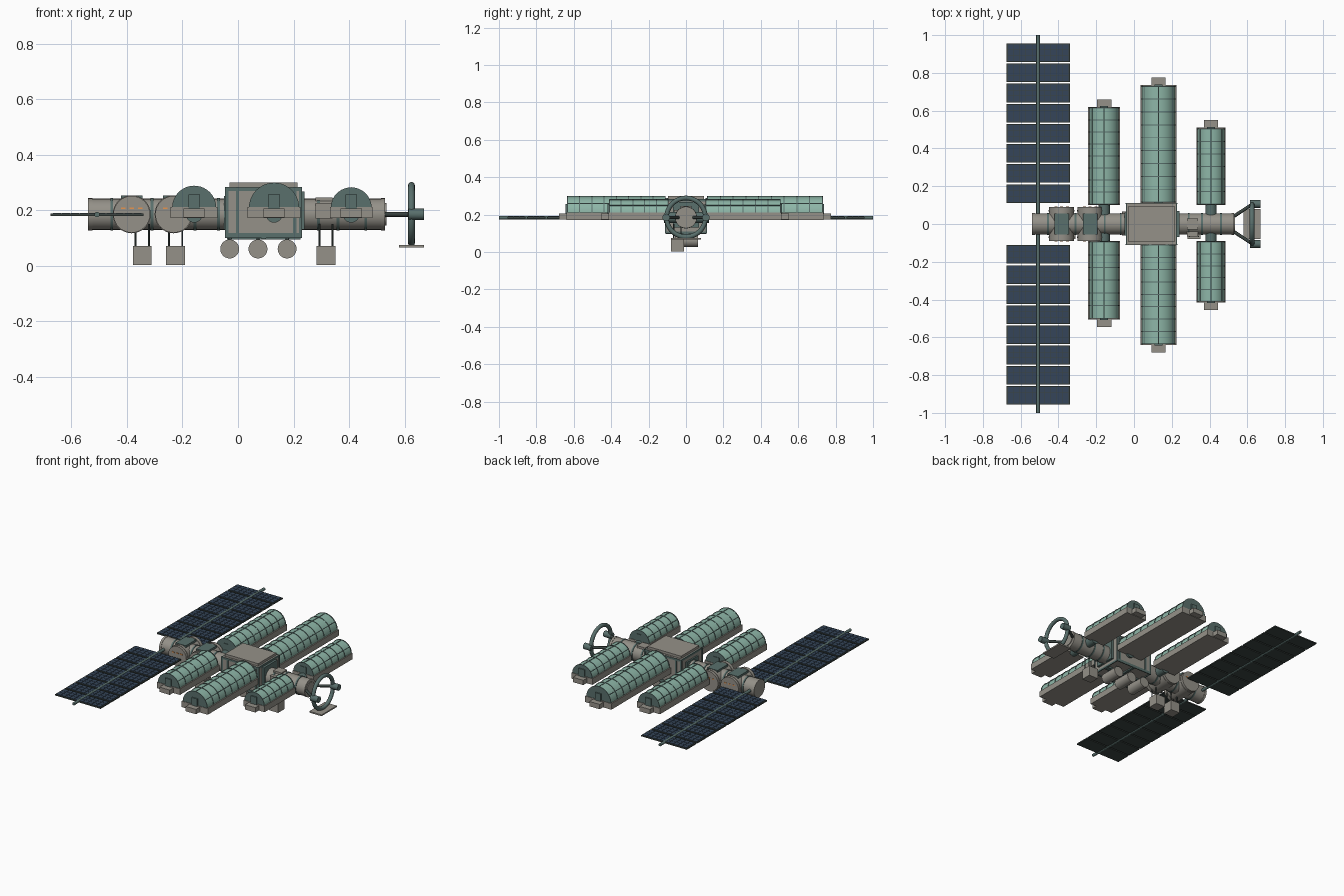
import bpy, bmesh, math
from mathutils import Vector, Matrix

if "Cube" in bpy.data.objects:
    bpy.data.objects.remove(bpy.data.objects["Cube"])

def mat(name, r, g, b):
    m = bpy.data.materials.new(name)
    m.diffuse_color = (r, g, b, 1)
    m.use_nodes = True
    m.node_tree.nodes["Principled BSDF"].inputs["Base Color"].default_value = m.diffuse_color
    return m

GREY = mat("warm_grey", .30, .285, .25)
GREEN = mat("glass_green", .27, .47, .39)
DARK = mat("dark_frame", .045, .06, .055)
TEAL = mat("teal_panel", .10, .16, .15)
NAVY = mat("solar_navy", .035, .06, .10)
ORANGE = mat("orange_light", .8, .3, .08)
ZC = .185  # height of the main axis

def finish(bm, name, m, smooth=True):
    bmesh.ops.recalc_face_normals(bm, faces=bm.faces)
    me = bpy.data.meshes.new(name)
    bm.to_mesh(me)
    bm.free()
    ob = bpy.data.objects.new(name, me)
    bpy.context.collection.objects.link(ob)
    me.materials.append(m)
    if smooth:
        bpy.ops.object.select_all(action='DESELECT')
        ob.select_set(True)
        bpy.context.view_layer.objects.active = ob
        bpy.ops.object.shade_smooth_by_angle(angle=math.radians(35))
    return ob

def boxes(name, items, m):
    # each item: x0, x1, y0, y1, z0, z1
    bm = bmesh.new()
    for x0, x1, y0, y1, z0, z1 in items:
        M = Matrix.Translation(((x0+x1)/2, (y0+y1)/2, (z0+z1)/2))
        M = M @ Matrix.Diagonal((abs(x1-x0), abs(y1-y0), abs(z1-z0), 1))
        bmesh.ops.create_cube(bm, size=1, matrix=M)
    return finish(bm, name, m, False)

def cyls(name, items, m, seg=32):
    # each item: start point, end point, radius
    bm = bmesh.new()
    for p, q, r in items:
        p, q = Vector(p), Vector(q)
        d = q - p
        M = Matrix.Translation((p+q)/2) @ d.to_track_quat('Z', 'Y').to_matrix().to_4x4()
        bmesh.ops.create_cone(bm, cap_ends=True, segments=seg, radius1=r, radius2=r,
                              depth=d.length, matrix=M)
    return finish(bm, name, m)

def arches(name, items, m, seg=20):
    # half cylinders along y: x centre, base z, radius, y0, y1
    bm = bmesh.new()
    for x, z, r, y0, y1 in items:
        pts = [(x+r*math.cos(math.pi*i/seg), z+r*math.sin(math.pi*i/seg)) for i in range(seg+1)]
        f = bm.faces.new([bm.verts.new((a, y0, b)) for a, b in pts])
        ext = bmesh.ops.extrude_face_region(bm, geom=[f], use_keep_orig=True)
        vs = [g for g in ext['geom'] if isinstance(g, bmesh.types.BMVert)]
        bmesh.ops.translate(bm, verts=vs, vec=(0, y1-y0, 0))
    return finish(bm, name, m)

# central spine with bands
cyls("spine", [((-.54, 0, ZC), (.53, 0, ZC), .056)], GREY)
cyls("spine_bands", [((x-.005, 0, ZC), (x+.005, 0, ZC), .059)
                     for x in (-.455, -.31, -.155, -.07, .29, .36, .46)], TEAL)
cyls("spine_end_collars", [((-.54, 0, ZC), (-.525, 0, ZC), .058),
                           ((.515, 0, ZC), (.53, 0, ZC), .058),
                           ((.53, 0, ZC), (.535, 0, ZC), .04)], GREY)
boxes("spine_hatches", [(.28, .34, -.065, -.03, .17, .225), (.28, .34, -.03, .03, .23, .246)], GREY)

# hub block with framed edges and roof slab
HX0, HX1, HY, HZ0, HZ1 = -.04, .225, .108, .105, .283
boxes("hub", [(HX0, HX1, -HY, HY, HZ0, HZ1)], GREY)
boxes("hub_roof", [(-.03, .215, -.095, .095, .28, .299)], GREY)
bars = []
t = .006
for y in (-HY, HY):
    for z, h in ((HZ0, .012), (HZ1-.008, .006)):
        bars.append((HX0-t, HX1+t, y-t/2, y+t/2, z-t, z+h))
    for x in (HX0, HX0+.038, HX1-.02, HX1):
        bars.append((x-t, x+t, y-t/2, y+t/2, HZ0, HZ1))
for x in (HX0, HX1):
    for z in (HZ0, HZ1-.006):
        bars.append((x-t/2, x+t/2, -HY, HY, z-t, z+t))
boxes("hub_frame", bars, TEAL)
boxes("hub_end_plates", [(.225, .24, -.07, .07, .13, .268), (-.05, -.04, -.06, .06, .13, .25)], TEAL)
boxes("hub_keel", [(HX0, HX1, -.015, .015, .094, .106), (.085, .1, -HY, HY, .096, .106)], TEAL)

# round side modules
drums, rims, plates, lights = [], [], [], []
for x in (-.383, -.232):
    drums.append(((x, -.09, ZC), (x, .09, ZC), .066))
    plates.append((x-.038, x+.038, -.055, .055, .22, .253))
    for s in (-1, 1):
        rims.append(((x, s*.066, ZC), (x, s*.074, ZC), .0685))
        for i in range(3):
            lx = x+(i-1)*.03
            lights.append((lx-.008, lx+.008, s*.09, s*.0925, .204, .21))
cyls("drum_modules", drums, GREY)
cyls("drum_rims", rims, GREY)
boxes("drum_roof_plates", plates, TEAL)
boxes("drum_lights", lights, ORANGE)

# greenhouse arms: x, tray half width, dome radius, dome height base, y start/end of each side
ARMS = [("rear", -.158, .085, .077, ((.10, .62), (-.09, -.505))),
        ("middle", .130, .096, .088, ((.11, .735), (-.105, -.64))),
        ("fore", .408, .077, .071, ((.10, .51), (-.09, -.415)))]
ZT = .211
for name, x, w, r, spans in ARMS:
    trays, domes, ribs, doors, necks, strips, caps = [], [], [], [], [], [], []
    for y0, y1 in spans:
        s = 1 if y1 > 0 else -1
        trays.append((x-w, x+w, y0, y1, .171, .202))
        for e in (-1, 1):
            trays.append((x+e*w, x+e*(w-.008), y0, y1, .2, ZT))
        for y in (y0, y1-s*.008):
            trays.append((x-w, x+w, y, y+s*.008, .2, ZT))
        caps.append((x-.038, x+.038, y1, y1+s*.04, .174, .206))
        a, b = y0+s*.006, y1-s*.006
        domes.append((x, .2085, r, a, b))
        n = max(4, round(abs(b-a)/.066))
        for i in range(n+1):
            y = a+(b-a)*i/n
            ribs.append((x, .2085, r+.0025, y-.0025, y+.0025))
        for ang in (35, 90, 145):
            cx, cz = x+r*math.cos(math.radians(ang)), .2085+r*math.sin(math.radians(ang))
            strips.append(((cx, a, cz), (cx, b, cz), .003))
        for y in (a-s*.006, b):
            doors.append((x-.021, x+.021, y, y+s*.01, .205, .256))
        necks.append(((x, s*.03, ZC), (x, y0+s*.012, ZC), .03))
    boxes(name+"_trays", trays, GREY)
    boxes(name+"_tray_docks", caps, GREY)
    arches(name+"_glass_domes", domes, GREEN)
    arches(name+"_dome_ribs", ribs, TEAL)
    cyls(name+"_dome_stringers", strips, TEAL, 6)
    boxes(name+"_dome_doors", doors, TEAL)
    cyls(name+"_necks", necks, TEAL, 24)

# solar wings
WX0, WX1, RX = -.675, -.34, -.508
frames, cells, pitch = [], [], .1065
for s in (-1, 1):
    for i in range(8):
        y0 = .112 + i*pitch
        y1 = y0 + .098
        frames.append((WX0, WX1, s*y0, s*y1, .179, .187))
        for j in range(10):
            cw = (WX1-WX0-.012)/10
            cx = WX0+.006+j*cw
            for k in range(3):
                ch = .09/3
                cy = y0+.004+k*ch
                cells.append((cx+.0015, cx+cw-.0015, s*(cy+.001), s*(cy+ch-.001), .186, .189))
boxes("solar_frames", frames, DARK)
boxes("solar_cells", cells, NAVY)
cyls("solar_masts", [((RX, s*.04, ZC-.001), (RX, s*1.0, ZC-.001), .0095) for s in (-1, 1)], TEAL, 16)

# fuel tanks under the hub
cyls("tanks", [((x, -.06, .06), (x, .065, .06), .034) for x in (-.03, .072, .177)], GREY)
cyls("tank_struts", [((x, y, .08), (x, y, .11), .006)
                     for x in (-.03, .072, .177) for y in (-.035, .04)], TEAL, 8)

# hanging cargo pods
PODS = (-.345, -.225, .317)
boxes("cargo_pods", [(x-.034, x+.034, -.08, -.012, .003, .071) for x in PODS], GREY)
cyls("cargo_struts", [((x+d, y, .065), (x+d, y, .15), .0035)
                      for x in PODS for d in (-.024, .024) for y in (-.065, -.027)], DARK, 8)

# docking ring with struts, thrusters and landing plate
bpy.ops.mesh.primitive_torus_add(major_segments=48, minor_segments=12, major_radius=.104,
                                 minor_radius=.0125, location=(.625, 0, ZC),
                                 rotation=(0, math.pi/2, 0))
ring = bpy.context.object
ring.name = "docking_ring"
ring.data.materials.append(TEAL)
bpy.ops.object.shade_smooth_by_angle(angle=math.radians(40))
cyls("ring_struts", [((.52, s*.035, ZC), (.625, s*.104, ZC), .009) for s in (-1, 1)], DARK, 12)
cyls("ring_thrusters", [((.615, s*.106, ZC), (.67, s*.106, ZC), .02) for s in (-1, 1)], TEAL, 20)
boxes("ring_plate", [(.58, .67, -.08, .08, .066, .075)], GREY)
